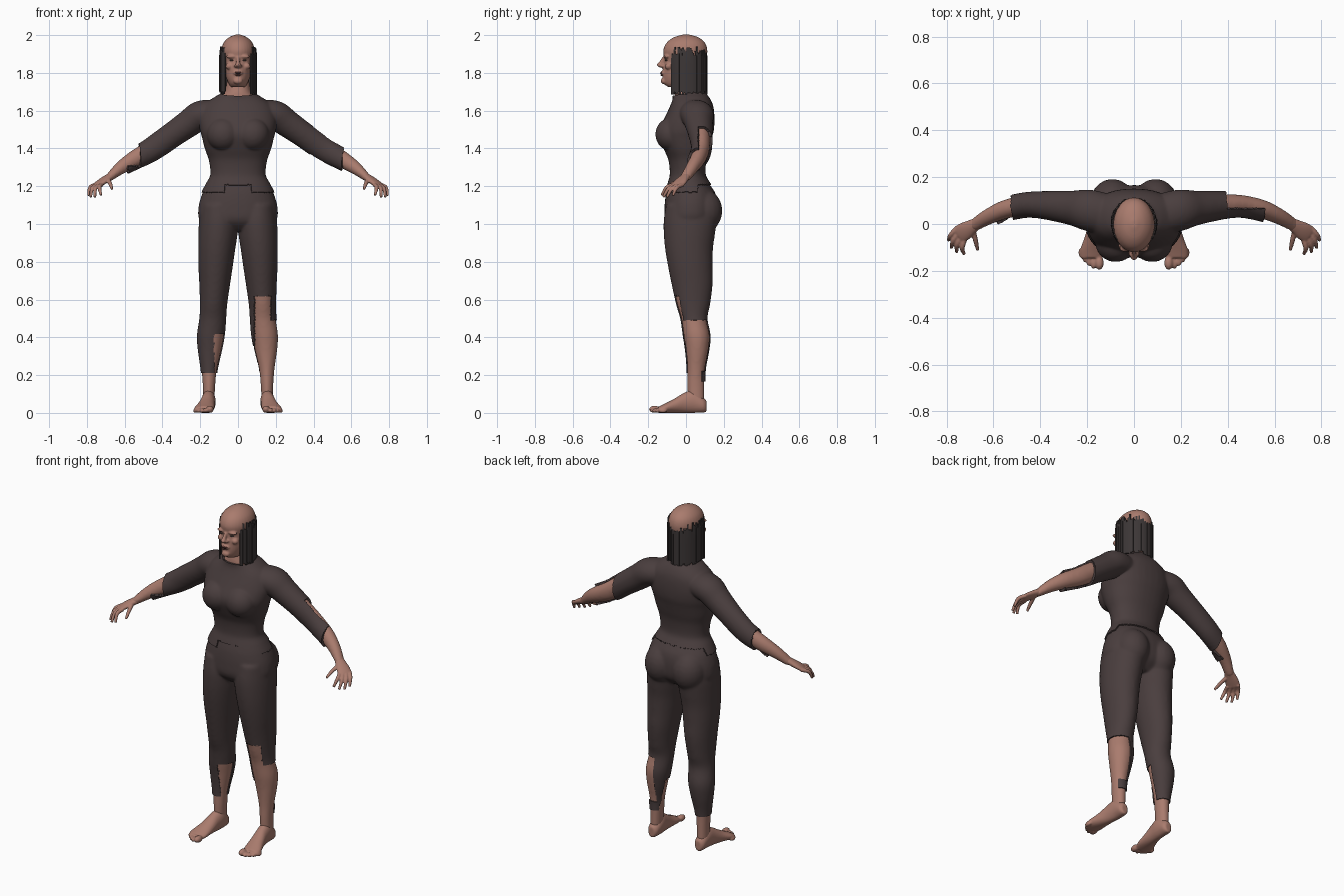
import bpy, bmesh, math, random
from mathutils import Vector, Matrix

if "Cube" in bpy.data.objects:
    bpy.data.objects.remove(bpy.data.objects["Cube"])

random.seed(4)


def material(name, rgb):
    m = bpy.data.materials.new(name)
    m.diffuse_color = (*rgb, 1)
    m.use_nodes = True
    m.node_tree.nodes["Principled BSDF"].inputs["Base Color"].default_value = m.diffuse_color
    return m


SKIN = material("skin", (0.40, 0.20, 0.155))
CLOTH = material("dark cloth", (0.068, 0.048, 0.048))
HAIR = material("hair", (0.045, 0.037, 0.037))
MOUTH = material("mouth", (0.03, 0.012, 0.012))
LIPS = material("lips", (0.22, 0.09, 0.075))
EYES = material("eyes", (0.10, 0.07, 0.06))


def spline(rows, steps=5):
    """Catmull-Rom interpolation of rows of numbers."""
    p = [rows[0]] + list(rows) + [rows[-1]]
    out = []
    for i in range(1, len(p) - 2):
        for k in range(steps):
            t = k / steps
            out.append([0.5 * (2 * b + (c - a) * t + (2 * a - 5 * b + 4 * c - d) * t * t
                               + (3 * b - a - 3 * c + d) * t ** 3)
                        for a, b, c, d in zip(*p[i - 1:i + 3])])
    return out + [list(rows[-1])]


def tube(bm, rows, ref=(1, 0, 0), axis=None, flip=1, power=2.0, n=32):
    """Closed loft through rows of (x, y, z, radius along ref, other radius)."""
    rows = spline(rows)
    cs = [Vector(r[:3]) for r in rows]
    rings = []
    for i, r in enumerate(rows):
        t = Vector(axis) if axis else (cs[min(i + 1, len(cs) - 1)] - cs[max(i - 1, 0)]).normalized()
        u = Vector(ref)
        u = (u - t * u.dot(t)).normalized()
        v = t.cross(u)
        ring = []
        for k in range(n):
            a = 2 * math.pi * k / n
            ca, sa = math.cos(a), math.sin(a)
            q = (cs[i] + u * r[3] * math.copysign(abs(ca) ** (2 / power), ca)
                 + v * r[4] * math.copysign(abs(sa) ** (2 / power), sa))
            ring.append(bm.verts.new((q.x * flip, q.y, q.z)))
        rings.append(ring)
    for a, b in zip(rings, rings[1:]):
        for k in range(n):
            bm.faces.new((a[k], a[(k + 1) % n], b[(k + 1) % n], b[k]))
    bm.faces.new(rings[0])
    bm.faces.new(rings[-1])


def column(bm, rows, **kw):
    """Upright loft from rows of (z, x min, x max, y front, y back)."""
    tube(bm, [((a + b) / 2, (f + k) / 2, z, (b - a) / 2, (k - f) / 2) for z, a, b, f, k in rows],
         axis=(0, 0, 1), **kw)


def ball(bm, c, r, flip=1):
    m = Matrix.Translation((c[0] * flip, c[1], c[2])) @ Matrix.Diagonal((*r, 1))
    bmesh.ops.create_uvsphere(bm, u_segments=20, v_segments=12, radius=1, matrix=m)


def make(name, bm, mat):
    bmesh.ops.recalc_face_normals(bm, faces=bm.faces[:])
    me = bpy.data.meshes.new(name)
    bm.to_mesh(me)
    bm.free()
    me.materials.append(mat)
    ob = bpy.data.objects.new(name, me)
    bpy.context.collection.objects.link(ob)
    return ob


def bake(ob, angle=40):
    dg = bpy.context.evaluated_depsgraph_get()
    me = bpy.data.meshes.new_from_object(ob.evaluated_get(dg))
    ob.modifiers.clear()
    ob.data = me
    for o in bpy.context.selected_objects:
        o.select_set(False)
    ob.select_set(True)
    bpy.context.view_layer.objects.active = ob
    bpy.ops.object.shade_smooth_by_angle(angle=math.radians(angle))


def fuse(name, bm, mat, voxel, rounds):
    """Weld overlapping solids into one smooth skin."""
    ob = make(name, bm, mat)
    m = ob.modifiers.new("weld", "REMESH")
    m.mode, m.voxel_size = "VOXEL", voxel
    s = ob.modifiers.new("soften", "SMOOTH")
    s.factor, s.iterations = 0.5, rounds
    bake(ob, 80)
    return ob


# body: torso, bust, seat, legs and arms
bm = bmesh.new()
torso = [(.97, .10, -.06, .10), (1.02, .195, -.105, .15), (1.09, .203, -.108, .16),
         (1.16, .183, -.10, .15), (1.21, .158, -.086, .118), (1.26, .134, -.073, .092),
         (1.34, .142, -.08, .095), (1.40, .163, -.105, .11), (1.46, .178, -.128, .125),
         (1.50, .188, -.128, .135), (1.56, .192, -.10, .138), (1.62, .17, -.072, .132),
         (1.66, .12, -.058, .115), (1.69, .075, -.058, .092), (1.75, .06, -.045, .075),
         (1.82, .055, -.04, .07)]
column(bm, [(z, -w, w, f, k) for z, w, f, k in torso], power=2.2)
leg = [(1.10, .02, .19, -.10, .14), (1.02, .004, .2, -.112, .155), (.95, .008, .204, -.112, .148),
       (.87, .02, .205, -.105, .137), (.78, .033, .204, -.09, .135), (.68, .048, .199, -.07, .135),
       (.575, .063, .196, -.047, .122), (.50, .068, .199, -.025, .108), (.41, .075, .212, -.012, .125),
       (.33, .09, .207, 0, .118), (.23, .112, .193, .008, .1), (.15, .12, .187, .008, .098),
       (.06, .125, .185, .01, .098)]
arm = [(.13, .045, 1.585, .075, .06), (.20, .06, 1.575, .075, .064), (.26, .068, 1.533, .062, .06),
       (.34, .077, 1.477, .052, .055), (.41, .082, 1.427, .045, .054), (.47, .08, 1.387, .042, .051),
       (.55, .062, 1.343, .04, .045), (.62, .032, 1.298, .034, .035), (.675, 0, 1.252, .029, .023),
       (.69, -.01, 1.242, .026, .02)]
for s in (1, -1):
    column(bm, leg, flip=s)
    tube(bm, arm, ref=(0, 1, 0), flip=s)
    ball(bm, (.078, -.08, 1.475), (.075, .07, .075), s)
    ball(bm, (.092, .09, 1.07), (.09, .097, .11), s)
body = fuse("body", bm, SKIN, .009, 6)


# torn clothes, cut from the body skin by position
def in_shirt(c):
    hem = 1.205 if abs(c.x) < .07 or c.y > .06 else 1.165
    if c.x > 0:
        cuff = .555 if c.y < .07 else .39
    else:
        cuff = .585 if c.z < 1.31 and c.y < .06 else .52
    return hem < c.z < 1.683 + .15 * c.y and abs(c.x) < cuff


def in_trousers(c):
    if c.z > 1.235 or abs(c.x) > .28:
        return False
    if c.x < 0:
        return c.z > (.42 if c.x > -.127 and c.y < .06 else .21)
    if c.y > .08 and .17 < c.z < .22:
        return True
    if c.x < .09:
        return c.z > .36
    if c.y > .075 and c.x < .13:
        return c.z > .19
    return c.z > (.62 if c.y < .02 and c.x < .172 else .49)


def keep(me, rule):
    b = bmesh.new()
    b.from_mesh(me)
    bmesh.ops.delete(b, geom=[f for f in b.faces if not rule(f.calc_center_median())], context="FACES")
    return b


for name, rule, thick in (("shirt", in_shirt, .013), ("trousers", in_trousers, .006)):
    ob = make(name, keep(body.data, rule), CLOTH)
    m = ob.modifiers.new("cloth", "SOLIDIFY")
    m.thickness, m.offset = thick, 1
    bake(ob)
b = keep(body.data, lambda c: not in_shirt(c) and not in_trousers(c))
b.to_mesh(body.data)
b.free()

# feet and hands
foot = [(.155, .108, .035, .018, .03), (.155, .09, .042, .032, .04), (.155, .04, .06, .037, .06),
        (.16, -.01, .053, .038, .053), (.168, -.06, .038, .044, .038), (.178, -.11, .025, .052, .025),
        (.182, -.145, .017, .048, .017)]
toes = [(.148, -.166, .019, .03), (.173, -.166, .012, .026), (.192, -.156, .012, .025),
        (.209, -.141, .012, .024), (.225, -.122, .012, .022)]
palm = [(.665, .006, 1.257, .024, .02), (.69, -.01, 1.243, .03, .019), (.72, -.029, 1.224, .038, .017),
        (.745, -.045, 1.207, .038, .013), (.752, -.05, 1.202, .03, .008)]
side = Vector((.54, .84, 0))
tips = [(.725, -.128, 1.152), (.757, -.12, 1.142), (.78, -.102, 1.142), (.792, -.07, 1.15)]
for s, label in ((1, "right"), (-1, "left")):
    bm = bmesh.new()
    tube(bm, foot, axis=(0, -1, 0), flip=s)
    for x, y, r, ry in toes:
        ball(bm, (x, y, r), (r, ry, r), s)
    fuse(label + "_foot", bm, SKIN, .005, 3)
    bm = bmesh.new()
    tube(bm, palm, ref=side, flip=s)
    fingers = []
    for i, tip in enumerate(tips):
        base = Vector((.738, -.04, 1.208)) + side * (-.029 + .0195 * i)
        fingers.append((base, (base + Vector(tip)) / 2 + Vector((.01, -.006, .014)), tip))
    fingers.append(((.688, -.022, 1.237), (.676, -.072, 1.212), (.667, -.112, 1.185)))
    for f in fingers:
        tube(bm, [(*p, r, r) for p, r in zip(f, (.0115, .0105, .007))], ref=side, flip=s, n=12)
    fuse(label + "_hand", bm, SKIN, .004, 2)

# head with nose, brows, cheeks and chin
bm = bmesh.new()
skull = [(1.725, .038, -.095, .03), (1.745, .05, -.118, .05), (1.78, .064, -.124, .075),
         (1.83, .074, -.121, .1), (1.87, .082, -.115, .108), (1.92, .088, -.12, .113),
         (1.96, .076, -.102, .1), (1.988, .048, -.065, .066), (2.003, .012, -.015, .017)]
column(bm, [(z, -w, w, f, k) for z, w, f, k in skull])
tube(bm, [(0, -.112, 1.885, .009, .012), (0, -.128, 1.86, .010, .013), (0, -.142, 1.842, .014, .014),
          (0, -.128, 1.828, .012, .01)], axis=(0, 0, 1))
ball(bm, (0, -.118, 1.757), (.026, .016, .017))
ball(bm, (0, -.122, 1.80), (.026, .011, .013))
for s in (1, -1):
    ball(bm, (.014, -.126, 1.837), (.009, .012, .008), s)
    ball(bm, (.034, -.104, 1.886), (.03, .016, .009), s)
    ball(bm, (.046, -.092, 1.835), (.02, .02, .018), s)
fuse("head", bm, SKIN, .005, 3)

# eyes and mouth
bm = bmesh.new()
for s in (1, -1):
    ball(bm, (.032, -.104, 1.867), (.013, .008, .005), s)
bake(make("eyes", bm, EYES))
bm = bmesh.new()
ball(bm, (0, -.127, 1.803), (.02, .008, .005))
ball(bm, (0, -.127, 1.789), (.017, .008, .005))
bake(make("lips", bm, LIPS))
bm = bmesh.new()
ball(bm, (0, -.129, 1.796), (.014, .008, .004))
bake(make("mouth", bm, MOUTH))

# hair: curtain of ragged strands round the sides and back
bm = bmesh.new()
COUNT, START = 64, math.radians(44)
span = (2 * math.pi - 2 * START) / COUNT
for i in range(COUNT):
    a0 = START + span * (i - .15)
    top = random.uniform(1.89, 1.94)
    low = 1.695 + random.uniform(-.012, .008)
    out = random.uniform(-.002, .002)
    rows = []
    for k in range(6):
        z = low + (top - low) * k / 5
        g = 1 - 1.2 * max(0, z - 1.90)
        rows.append([bm.verts.new((math.sin(a) * (.096 + out) * g, .002 - math.cos(a) * (.108 + out) * g, z))
                     for a in (a0, a0 + span * 1.3)])
    for p, q in zip(rows, rows[1:]):
        bm.faces.new((p[0], p[1], q[1], q[0]))
hair = make("hair", bm, HAIR)
m = hair.modifiers.new("strand", "SOLIDIFY")
m.thickness, m.offset = .006, 0
bake(hair)
